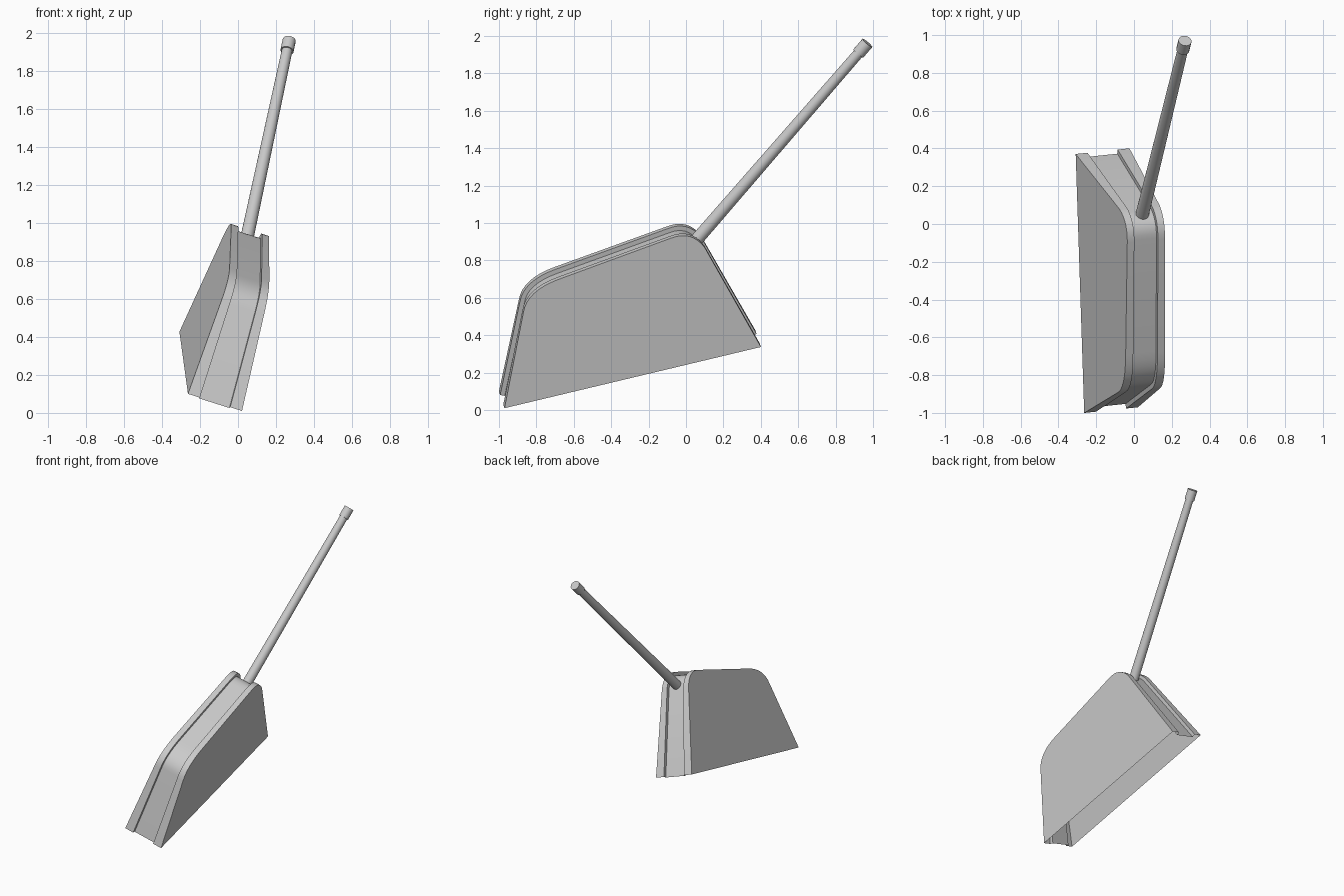
import bpy, bmesh, math
from mathutils import Vector, Matrix

if "Cube" in bpy.data.objects:
    bpy.data.objects.remove(bpy.data.objects["Cube"])

grey = bpy.data.materials.new("light_grey")
grey.diffuse_color = (0.6, 0.6, 0.6, 1)
grey.use_nodes = True
grey.node_tree.nodes["Principled BSDF"].inputs["Base Color"].default_value = grey.diffuse_color

# Tilted frame of the pan: length, height and width directions
O = Vector((-0.144, -0.295, 0.22))
W = Vector((0.95, 0.10, -0.30)).normalized()
U = Vector((-0.032, 0.972, 0.232)).normalized()
V = W.cross(U).normalized()


def finish(bm, name, angle=30):
    mesh = bpy.data.meshes.new(name)
    bm.to_mesh(mesh)
    bm.free()
    ob = bpy.data.objects.new(name, mesh)
    bpy.context.collection.objects.link(ob)
    mesh.materials.append(grey)
    bpy.ops.object.select_all(action='DESELECT')
    ob.select_set(True)
    bpy.context.view_layer.objects.active = ob
    bpy.ops.object.shade_smooth_by_angle(angle=math.radians(angle))
    return ob


def rounded(a, c, b, steps=8):
    """Curve from a to b bulging towards corner c."""
    a, b, c = Vector(a), Vector(b), Vector(c)
    return [a * (1 - t) ** 2 + c * 2 * t * (1 - t) + b * t * t
            for t in (i / steps for i in range(steps + 1))]


# Side outline: sloping front, rounded front corner, top edge, rounded back corner
outline = [Vector((-0.71, 0.0))]
outline += rounded((-0.498, 0.487), (-0.455, 0.60), (-0.272, 0.622))
outline += rounded((0.362, 0.699), (0.478, 0.715), (0.526, 0.606))
outline += [Vector((0.70, 0.0))]


def inset(i, d):
    a, b = outline[max(i - 1, 0)], outline[min(i + 1, len(outline) - 1)]
    t = (b - a).normalized()
    return outline[i] + Vector((t.y, -t.x)) * d


# Pan shell: two flat side panels, raised rims and a recessed web, open below
bm = bmesh.new()
rows = []
for i, p in enumerate(outline):
    q = inset(i, 0.025)
    w = 0.15 - 0.064 * p.y
    f = w - (0.066 - 0.038 * p.y)
    section = [(p, -w), (p, -f), (q, -f), (q, f), (p, f), (p, w)]
    rows.append([bm.verts.new(O + U * s.x + V * s.y + W * k) for s, k in section])
for r, s in zip(rows, rows[1:]):
    for k in range(5):
        bm.faces.new((r[k], r[k + 1], s[k + 1], s[k]))
bm.faces.new([r[0] for r in rows])
bm.faces.new([r[5] for r in reversed(rows)])
bmesh.ops.recalc_face_normals(bm, faces=bm.faces)
if max(bm.faces, key=lambda f: f.calc_center_median().z).normal.z < 0:
    bmesh.ops.reverse_faces(bm, faces=bm.faces)
finish(bm, "pan_shell")


# Round handle and its end cap
def rod(name, a, b, r1, r2, sides):
    d = b - a
    bm = bmesh.new()
    m = Matrix.Translation((a + b) / 2) @ d.to_track_quat('Z', 'Y').to_matrix().to_4x4()
    bmesh.ops.create_cone(bm, cap_ends=True, segments=sides, radius1=r1,
                          radius2=r2, depth=d.length, matrix=m)
    return finish(bm, name, 40)


base = Vector((0.042, 0.045, 0.897))
tip = Vector((0.27, 0.970, 1.963))
axis = (tip - base).normalized()
rod("handle", base, tip - axis * 0.02, 0.035, 0.028, 24)
rod("handle_cap", tip - axis * 0.075, tip, 0.035, 0.035, 16)
